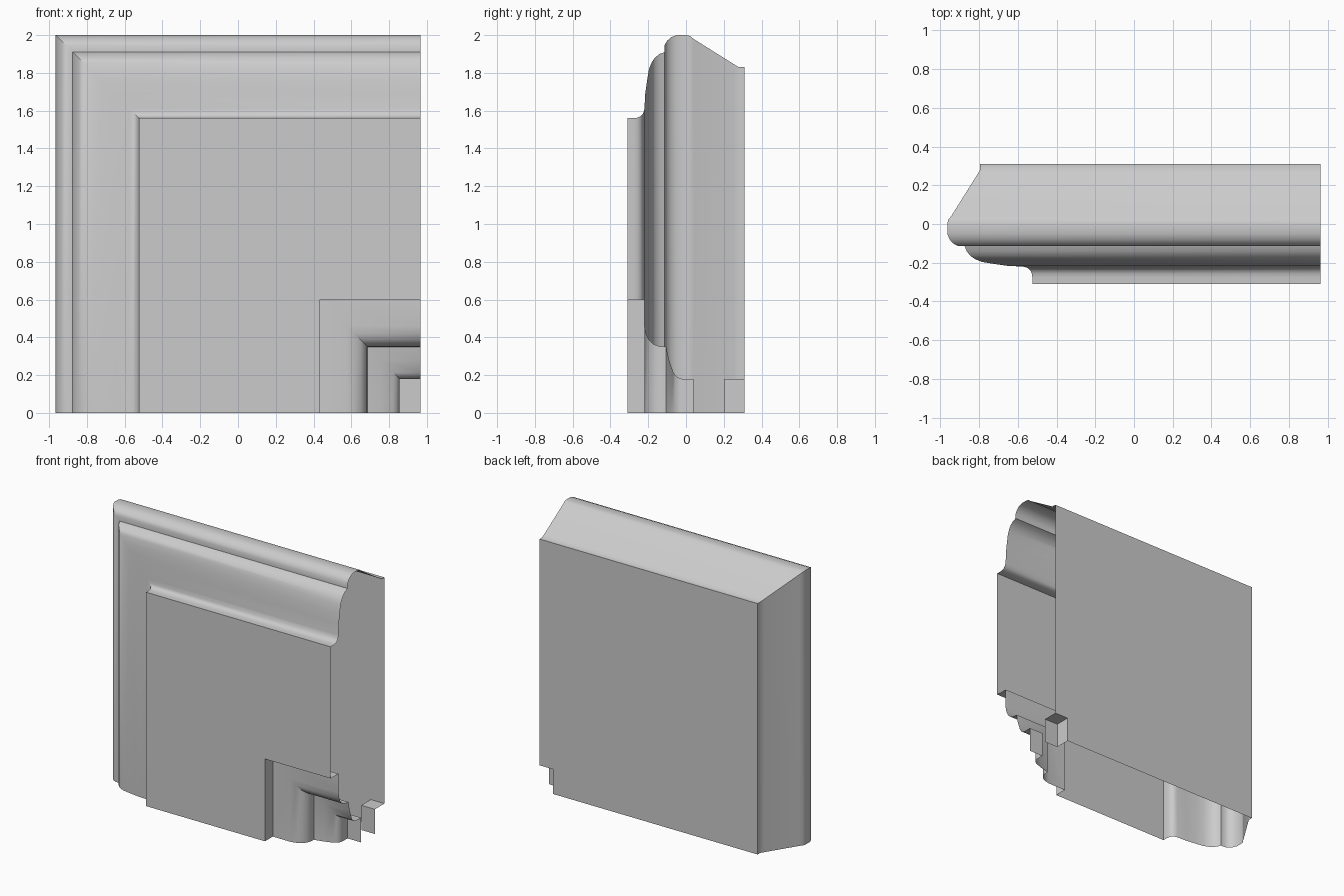
import bpy
from math import radians

if "Cube" in bpy.data.objects:
    bpy.data.objects.remove(bpy.data.objects["Cube"])

HALF_W, TOP = 0.965, 2.0     # outer half width and height of the corner piece
INNER = 1.82                 # distance from outer edge to the opening


def make_object(name, verts, faces):
    mesh = bpy.data.meshes.new(name)
    mesh.from_pydata(verts, [], faces)
    mesh.update()
    obj = bpy.data.objects.new(name, mesh)
    bpy.context.collection.objects.link(obj)
    return obj


# Frame cross-section: (distance inward from outer edge, y)
profile = [
    (INNER, 0.20), (INNER, 0.31), (0.17, 0.31),            # rear rebate and flat back
    (0.17, 0.28), (0.155, 0.255), (0.02, 0.04),            # sloped outer side
    (0.005, 0.022), (0.0, 0.0), (0.0, -0.05), (0.012, -0.08),
    (0.03, -0.10), (0.055, -0.114), (0.09, -0.114),        # rounded outer bead
    (0.10, -0.14), (0.12, -0.165), (0.145, -0.182), (0.18, -0.196),
    (0.24, -0.206), (0.31, -0.216), (0.39, -0.22),         # swept ogee
    (0.413, -0.226), (0.43, -0.24), (0.437, -0.257), (0.44, -0.275),
    (0.44, -0.31), (1.40, -0.31), (1.40, -0.22),           # broad flat face
    (1.54, -0.22), (1.58, -0.212), (1.615, -0.195), (1.637, -0.17),
    (1.648, -0.14), (1.65, -0.105),                        # inner ogee
    (1.72, -0.09), (1.785, -0.067), (1.805, -0.053), (1.815, -0.038),
    (INNER, -0.02), (INNER, 0.04),                         # sight edge lip
]

# Mitred sweep: up the left leg, then along the top leg; both ends are open
verts, faces = [], []
for d, y in profile:
    verts += [(-HALF_W + d, y, 0), (-HALF_W + d, y, TOP - d), (HALF_W, y, TOP - d)]
for i in range(len(profile) - 1):
    a, b = 3 * i, 3 * (i + 1)
    for k in range(2):
        faces.append((a + k, b + k, b + k + 1, a + k + 1))
frame = make_object("frame_moulding", verts, faces)

bpy.context.view_layer.objects.active = frame
frame.select_set(True)
bpy.ops.object.shade_smooth_by_angle(angle=radians(32))
frame.select_set(False)

# Thin front pane and rear backing board filling the opening corner
x0, z1 = INNER - HALF_W, TOP - INNER
for name, y in (("front_pane", 0.04), ("backing_board", 0.20)):
    make_object(name, [(x0, y, 0), (HALF_W, y, 0), (HALF_W, y, z1), (x0, y, z1)],
                [(0, 1, 2, 3)])
